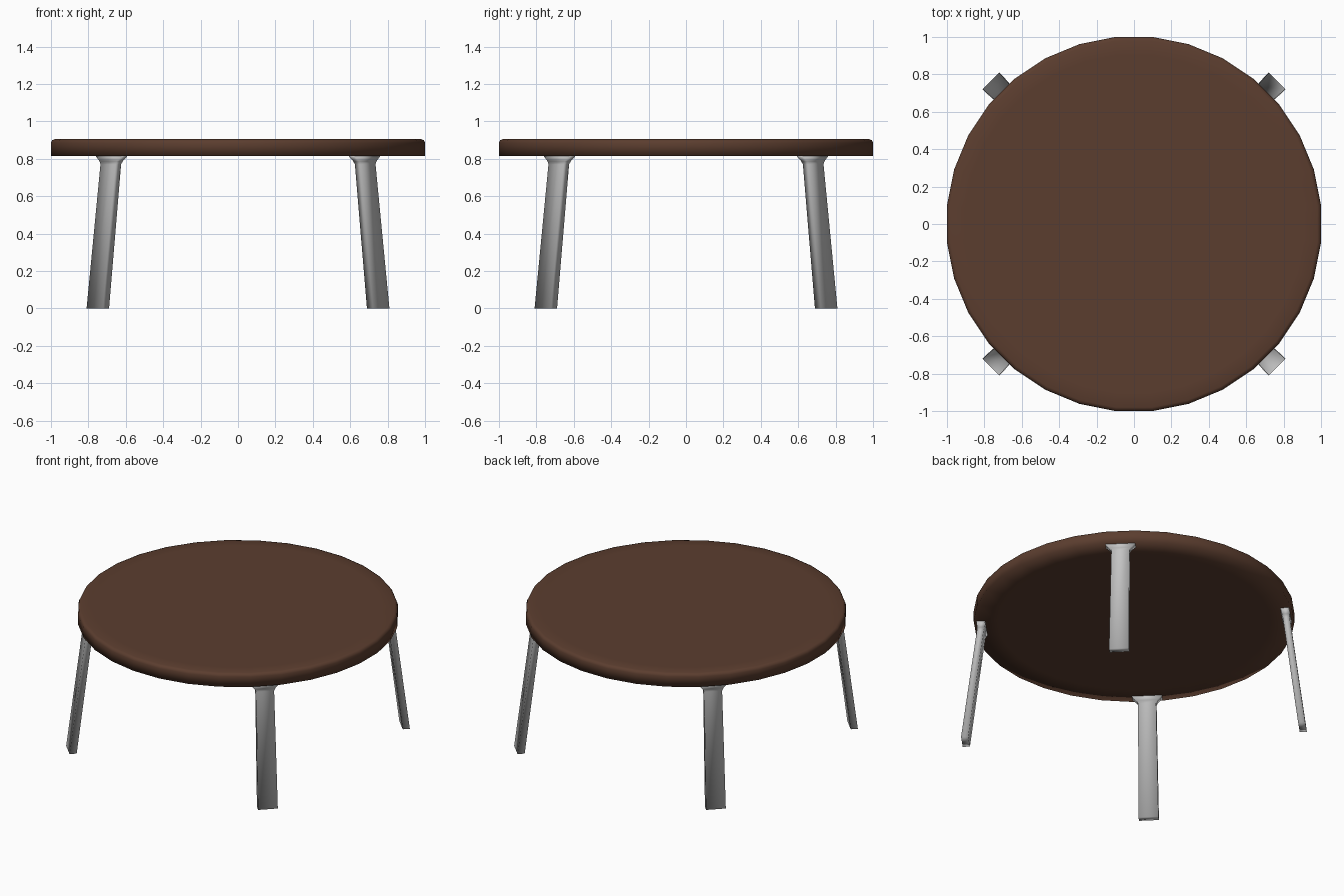
import bpy, bmesh, math
from mathutils import Vector

if "Cube" in bpy.data.objects:
    bpy.data.objects.remove(bpy.data.objects["Cube"])


def material(name, rgb):
    m = bpy.data.materials.new(name)
    m.diffuse_color = (*rgb, 1)
    m.use_nodes = True
    m.node_tree.nodes["Principled BSDF"].inputs["Base Color"].default_value = m.diffuse_color
    return m


def loft(name, rings, mat):
    """Skin a stack of equal-sized point rings and cap both ends."""
    bm = bmesh.new()
    loops = [[bm.verts.new(p) for p in ring] for ring in rings]
    n = len(loops[0])
    for a, b in zip(loops, loops[1:]):
        for i in range(n):
            j = (i + 1) % n
            bm.faces.new((a[i], a[j], b[j], b[i]))
    bm.faces.new(loops[0][::-1])
    bm.faces.new(loops[-1])
    bmesh.ops.recalc_face_normals(bm, faces=bm.faces)
    for f in bm.faces:
        f.smooth = True
    me = bpy.data.meshes.new(name)
    bm.to_mesh(me)
    bm.free()
    me.materials.append(mat)
    ob = bpy.data.objects.new(name, me)
    bpy.context.collection.objects.link(ob)
    return ob


wood = material("dark brown wood", (0.105, 0.047, 0.028))
metal = material("grey metal", (0.55, 0.55, 0.55))

# Tabletop: 32-sided disc with a softened upper rim
SIDES = 32
R = 1 / math.cos(math.pi / SIDES)


def disc_ring(r, z):
    return [(r * math.cos((i + 0.5) * math.tau / SIDES),
             r * math.sin((i + 0.5) * math.tau / SIDES), z) for i in range(SIDES)]


loft("tabletop", [disc_ring(r, z) for r, z in (
    (R * 0.85, 0.815), (R, 0.815), (R, 0.885),
    (R * 0.994, 0.899), (R * 0.98, 0.905), (R * 0.9, 0.905))], wood)


# Legs: flat splayed bars on the diagonals, flared under the top
def leg_ring(angle, radial, width, thick, z):
    out = Vector((math.cos(angle), math.sin(angle), 0))
    side = Vector((-out.y, out.x, 0))
    return [out * (radial + a * thick / 2) + side * (b * width / 2) + Vector((0, 0, z))
            for a, b in ((1, -1), (1, 1), (-1, 1), (-1, -1))]


LEG = ((1.060, 0.125, 0.045, 0.0), (0.962, 0.113, 0.043, 0.77),
       (0.959, 0.130, 0.046, 0.787), (0.956, 0.190, 0.055, 0.817))
for k, name in enumerate(("back_right_leg", "back_left_leg",
                          "front_left_leg", "front_right_leg")):
    angle = math.radians(45 + 90 * k)
    loft(name, [leg_ring(angle, *row) for row in LEG], metal)
